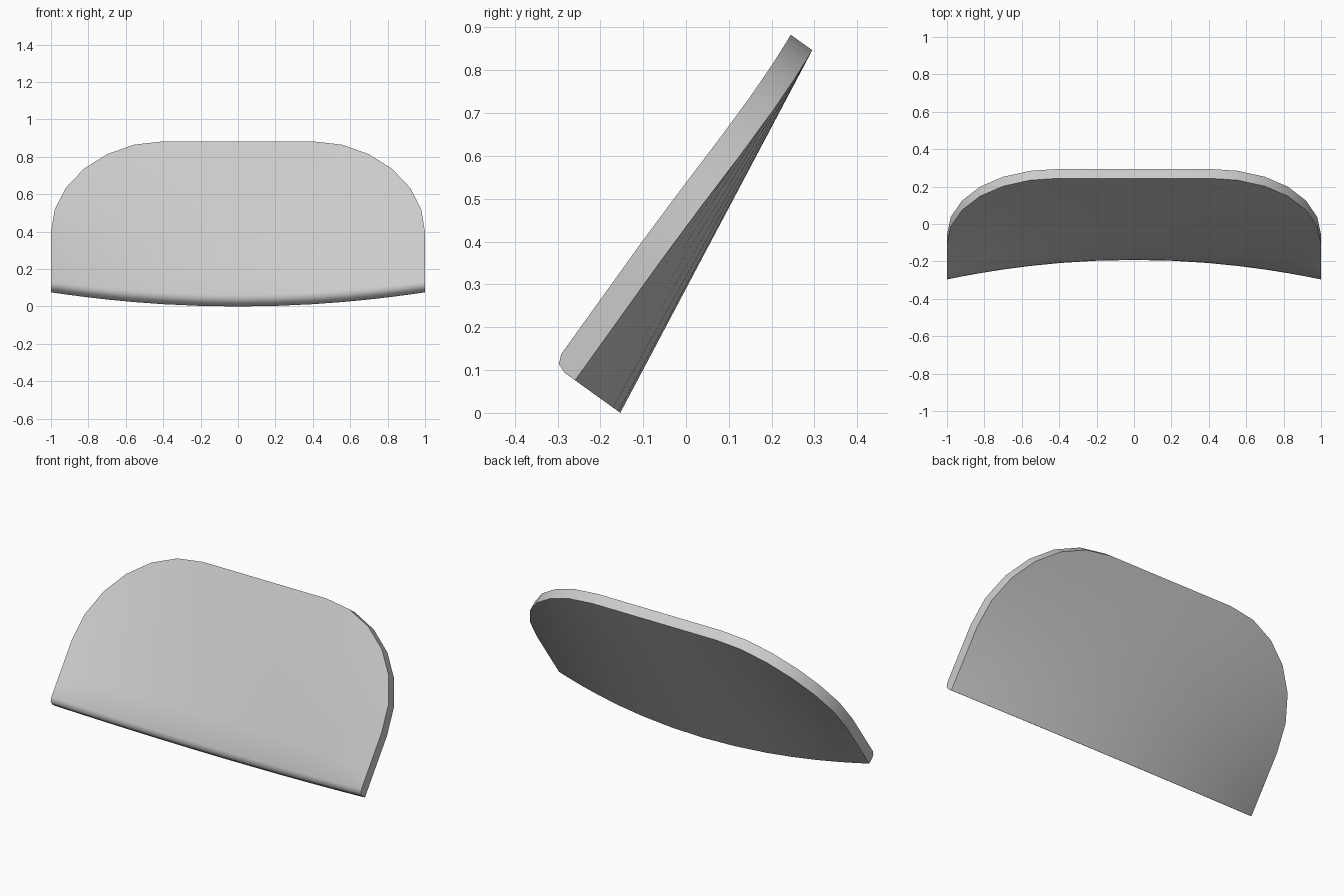
import bpy, bmesh
from math import sin, cos, pi, radians

if "Cube" in bpy.data.objects:
    bpy.data.objects.remove(bpy.data.objects["Cube"])

TILT = radians(35.7)      # lean from vertical
LENGTH = 0.949            # panel height along its slope
THICK = 0.062
ROUND = 0.031             # rounded lower front edge
BOW = 0.13                # backward bulge at the bottom centre
CORNER = 0.6              # top corner radius
ROWS = 6
Y0, Z0 = -0.259, 0.076


def place(x, s, t):
    """Slope height s and forward depth t to tilted, bowed world space."""
    d = BOW * (1 - x * x) * (1 - s / LENGTH) - t
    return (x, Y0 + s * sin(TILT) + d * cos(TILT),
            Z0 + s * cos(TILT) - d * sin(TILT))


# Columns across the panel: (x, height of the rounded outline)
arc = [(0.4 + CORNER * cos(a), LENGTH - CORNER + CORNER * sin(a))
       for a in (i * pi / 12 for i in range(7))]
middle = [(x / 10, LENGTH) for x in (-2, 0, 2)]
columns = [(-x, h) for x, h in arc] + middle + arc[::-1]


def section(x, h):
    """Back face downwards, rounded lower edge, front face upwards."""
    pts = [(h * (1 - i / ROWS), 0) for i in range(ROWS + 1)]
    pts += [(ROUND - ROUND * cos(a), THICK - ROUND + ROUND * sin(a))
            for a in (0, pi / 4, pi / 2)]
    pts += [(ROUND + (h - ROUND) * i / ROWS, THICK) for i in range(1, ROWS + 1)]
    return [place(x, s, t) for s, t in pts]


# Curved back panel
bm = bmesh.new()
loops = [[bm.verts.new(p) for p in section(x, h)] for x, h in columns]
n = len(loops[0])
for a, b in zip(loops, loops[1:]):
    for i in range(n):
        j = (i + 1) % n
        bm.faces.new((a[i], a[j], b[j], b[i]))
bm.faces.new(loops[0])
bm.faces.new(loops[-1])
bmesh.ops.recalc_face_normals(bm, faces=bm.faces)
mesh = bpy.data.meshes.new("curved_back_panel")
bm.to_mesh(mesh)
bm.free()
panel = bpy.data.objects.new("curved_back_panel", mesh)
bpy.context.collection.objects.link(panel)

# Smooth faces with a crisp rim
bpy.context.view_layer.objects.active = panel
panel.select_set(True)
bpy.ops.object.shade_smooth_by_angle(angle=radians(50))
